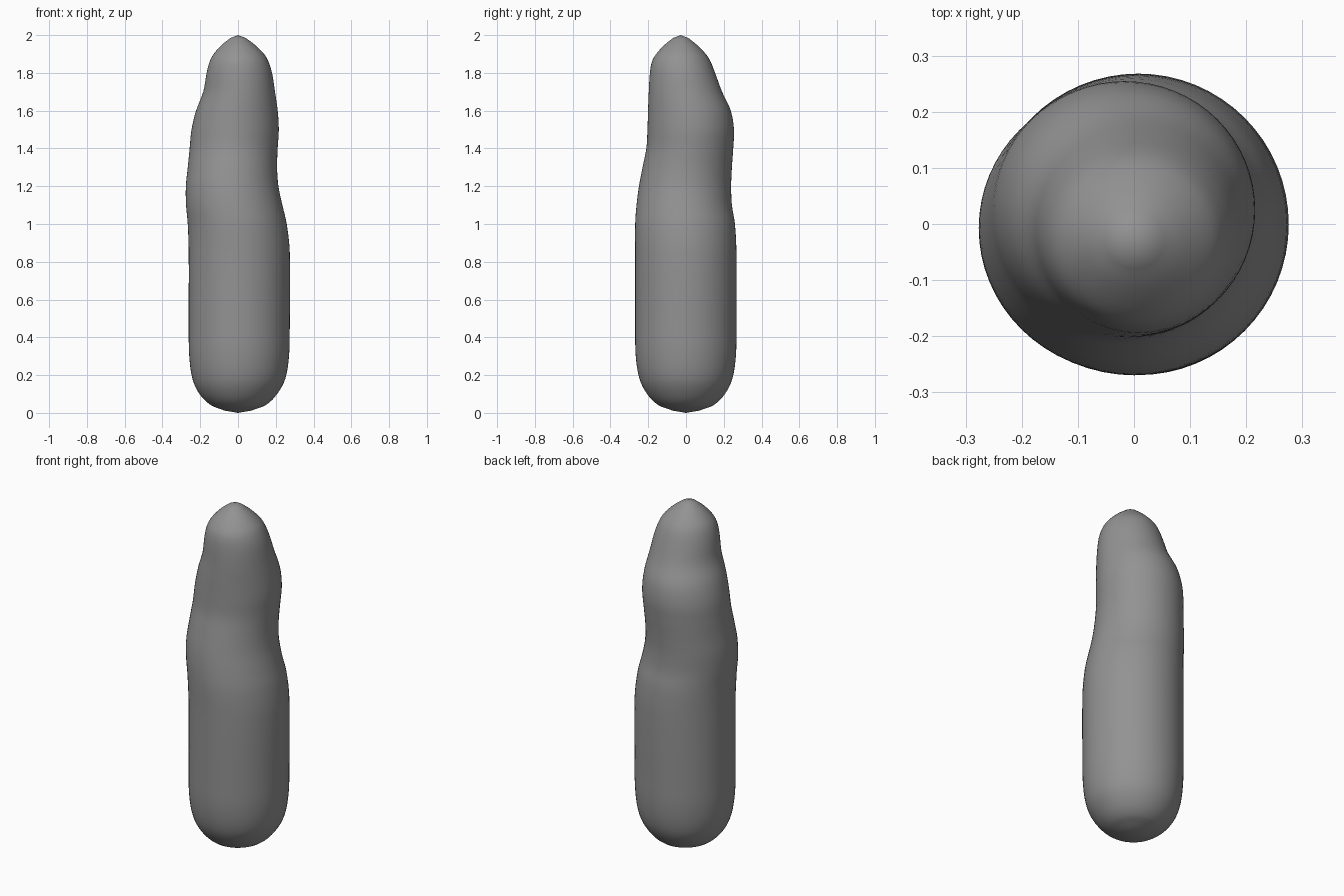
import bpy, bmesh, math

if "Cube" in bpy.data.objects:
    bpy.data.objects.remove(bpy.data.objects["Cube"])

# Profile rings: z, min x, max x, min y, max y (read off front and side outlines)
RINGS = [
    (0.012, -0.07, 0.07, -0.07, 0.07),
    (0.04, -0.142, 0.145, -0.145, 0.145),
    (0.10, -0.204, 0.207, -0.206, 0.206),
    (0.18, -0.241, 0.25, -0.246, 0.245),
    (0.30, -0.258, 0.27, -0.266, 0.264),
    (0.45, -0.261, 0.274, -0.269, 0.267),
    (0.85, -0.261, 0.274, -0.269, 0.267),
    (1.00, -0.266, 0.258, -0.269, 0.259),
    (1.10, -0.275, 0.235, -0.262, 0.243),
    (1.20, -0.276, 0.214, -0.249, 0.239),
    (1.30, -0.266, 0.207, -0.230, 0.243),
    (1.40, -0.256, 0.210, -0.210, 0.250),
    (1.50, -0.246, 0.216, -0.204, 0.254),
    (1.60, -0.222, 0.210, -0.201, 0.237),
    (1.70, -0.184, 0.196, -0.197, 0.191),
    (1.80, -0.166, 0.180, -0.191, 0.154),
    (1.86, -0.150, 0.161, -0.180, 0.130),
    (1.90, -0.129, 0.138, -0.158, 0.105),
    (1.95, -0.084, 0.088, -0.112, 0.056),
    (1.985, -0.040, 0.041, -0.068, 0.012),
]
SIDES, STEPS = 64, 4


def smooth_rings(rows):
    """Catmull-Rom interpolation between the profile rings."""
    out = []
    for i in range(len(rows) - 1):
        a, b, c, d = (rows[min(max(i + k, 0), len(rows) - 1)] for k in (-1, 0, 1, 2))
        # tangents scaled for the uneven ring spacing
        h = c[0] - b[0]
        for s in range(STEPS):
            t = s / STEPS
            row = [b[0] + h * t]
            for j in range(1, 5):
                m0 = (c[j] - a[j]) / (c[0] - a[0]) * h
                m1 = (d[j] - b[j]) / (d[0] - b[0]) * h
                row.append((2*t**3 - 3*t**2 + 1) * b[j] + (t**3 - 2*t**2 + t) * m0
                           + (3*t**2 - 2*t**3) * c[j] + (t**3 - t**2) * m1)
            out.append(row)
    return out + [rows[-1]]


# Lofted body
bm = bmesh.new()
loops = []
for z, x0, x1, y0, y1 in smooth_rings(RINGS):
    cx, cy, rx, ry = (x0 + x1) / 2, (y0 + y1) / 2, (x1 - x0) / 2, (y1 - y0) / 2
    angles = [2 * math.pi * k / SIDES for k in range(SIDES)]
    loops.append([bm.verts.new((cx + rx * math.cos(a), cy + ry * math.sin(a), z)) for a in angles])

for lo, hi in zip(loops, loops[1:]):
    for k in range(SIDES):
        n = (k + 1) % SIDES
        bm.faces.new((lo[k], lo[n], hi[n], hi[k]))

# Closed bottom and tip
bottom = bm.verts.new((0, 0, 0.0))
tip = bm.verts.new((0, -0.028, 2.0))
for k in range(SIDES):
    n = (k + 1) % SIDES
    bm.faces.new((loops[0][n], loops[0][k], bottom))
    bm.faces.new((loops[-1][k], loops[-1][n], tip))
bmesh.ops.recalc_face_normals(bm, faces=bm.faces)

mesh = bpy.data.meshes.new("rounded_body")
bm.to_mesh(mesh)
bm.free()
mesh.shade_smooth()

# Dark grey surface
grey = bpy.data.materials.new("dark_grey")
grey.diffuse_color = (0.29, 0.29, 0.29, 1)
grey.use_nodes = True
grey.node_tree.nodes["Principled BSDF"].inputs["Base Color"].default_value = grey.diffuse_color
mesh.materials.append(grey)

body = bpy.data.objects.new("rounded_body", mesh)
bpy.context.collection.objects.link(body)
